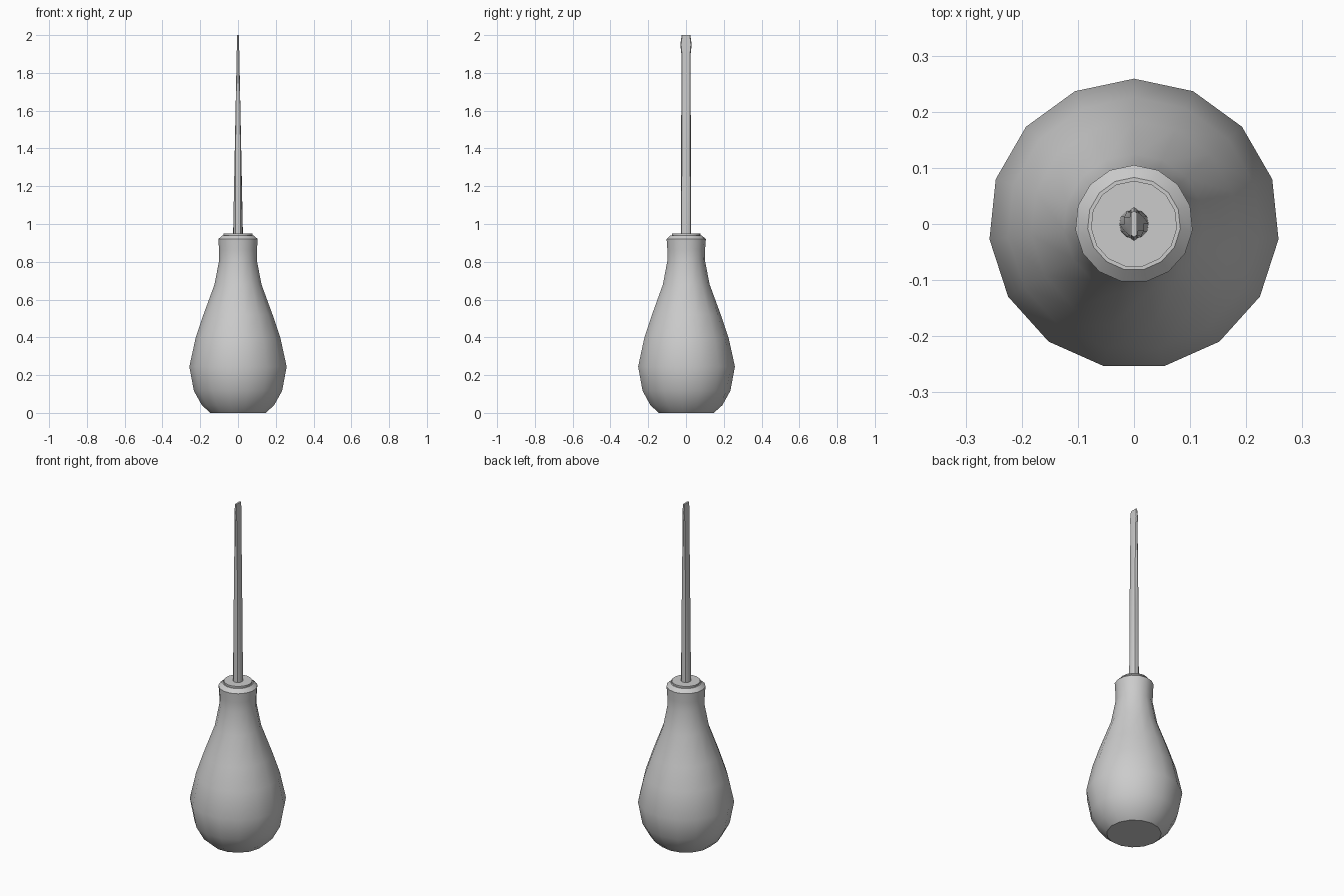
import bpy, bmesh
from math import cos, sin, pi, radians

if "Cube" in bpy.data.objects:
    bpy.data.objects.remove(bpy.data.objects["Cube"])


def loft(name, sides, rings):
    """Skin rings of (z, y radius, x half-width limit), vertices starting at +y."""
    bm = bmesh.new()
    loops = []
    for z, r, w in rings:
        loop = []
        for i in range(sides):
            a = pi / 2 + 2 * pi * i / sides
            x = max(-w, min(w, r * cos(a)))
            loop.append(bm.verts.new((x, r * sin(a), z)))
        loops.append(loop)
    for lo, hi in zip(loops, loops[1:]):
        for i in range(sides):
            j = (i + 1) % sides
            bm.faces.new((lo[i], lo[j], hi[j], hi[i]))
    bm.faces.new(loops[0][::-1])
    bm.faces.new(loops[-1])
    bmesh.ops.recalc_face_normals(bm, faces=bm.faces)
    mesh = bpy.data.meshes.new(name)
    bm.to_mesh(mesh)
    bm.free()
    ob = bpy.data.objects.new(name, mesh)
    bpy.context.collection.objects.link(ob)
    bpy.ops.object.select_all(action='DESELECT')
    ob.select_set(True)
    bpy.context.view_layer.objects.active = ob
    bpy.ops.object.shade_smooth_by_angle(angle=radians(35))
    return ob


# pear-shaped handle, 15 sides, flat butt and chamfered rim
handle = [(0, .147), (.04, .192), (.117, .235), (.245, .259), (.395, .226),
          (.52, .184), (.68, .125), (.81, .1), (.865, .101), (.92, .105), (.94, .083)]
loft("handle", 15, [(z, r, 1) for z, r in handle])

# small metal collar on the handle top
loft("collar", 15, [(.93, .077, 1), (.95, .077, 1)])

# shaft: round at the collar, ground flat on both sides to a thin flared tip
shaft = [(.94, .027, .026), (1.4, .0255, .017), (1.9, .0245, .007),
         (1.95, .030, .006), (2.0, .023, .005)]
loft("shaft", 12, shaft)
